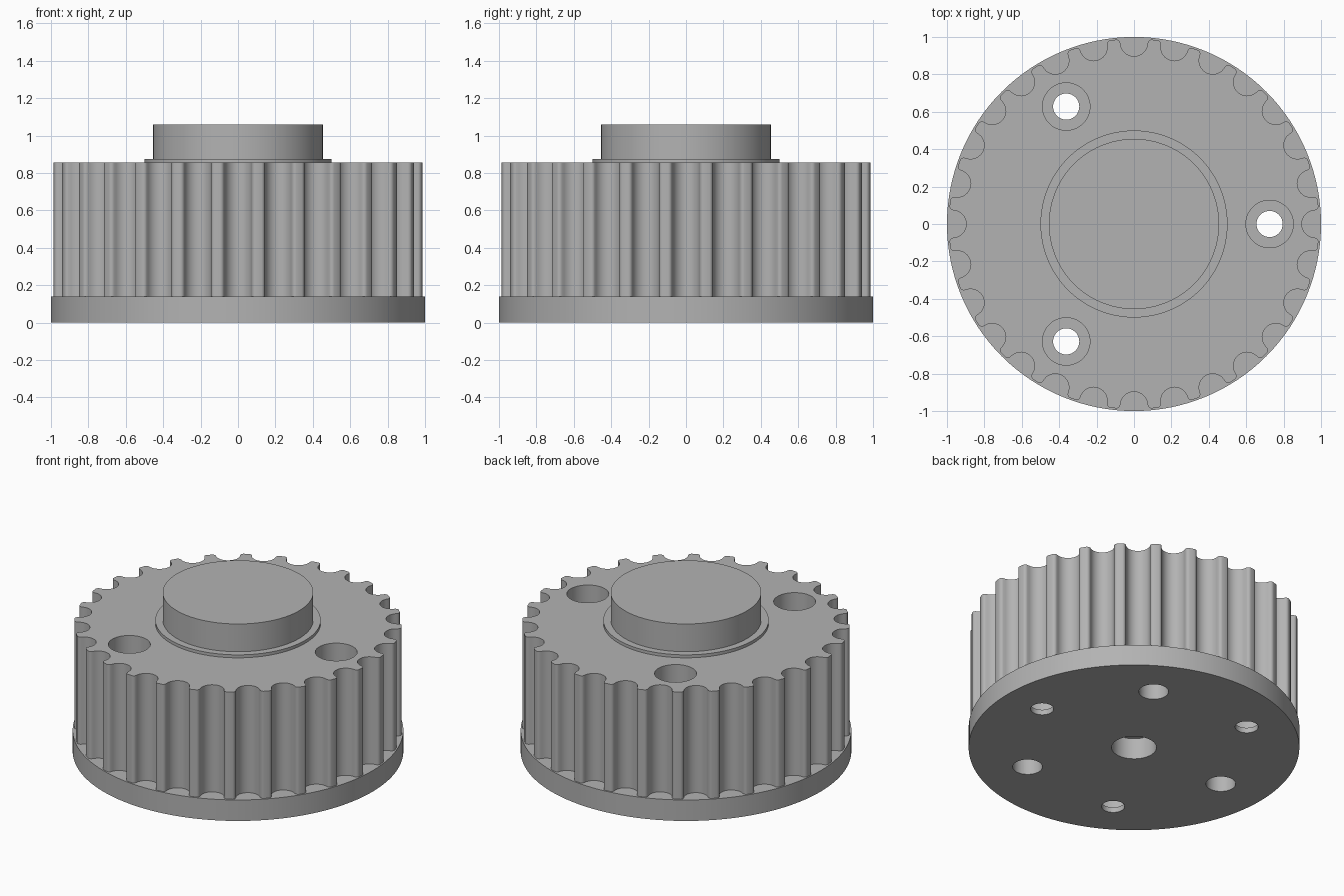
import bpy, bmesh, math
from mathutils import Vector

if "Cube" in bpy.data.objects:
    bpy.data.objects.remove(bpy.data.objects["Cube"])

TEETH = 28
metal = bpy.data.materials.new("plain_grey_metal")
metal.diffuse_color = (0.45, 0.45, 0.45, 1)
metal.use_nodes = True
metal.node_tree.nodes["Principled BSDF"].inputs["Base Color"].default_value = metal.diffuse_color


def prism(name, outline, z0, z1):
    """Extrude a closed outline from z0 to z1."""
    bm = bmesh.new()
    base = bm.faces.new([bm.verts.new((x, y, z0)) for x, y in outline])
    ext = bmesh.ops.extrude_face_region(bm, geom=[base])
    for v in ext["geom"]:
        if isinstance(v, bmesh.types.BMVert):
            v.co.z = z1
    bmesh.ops.recalc_face_normals(bm, faces=bm.faces)
    mesh = bpy.data.meshes.new(name)
    bm.to_mesh(mesh)
    bm.free()
    ob = bpy.data.objects.new(name, mesh)
    bpy.context.collection.objects.link(ob)
    mesh.materials.append(metal)
    return ob


def circle(r, n=48, cx=0, cy=0):
    return [(cx + r * math.cos(2 * math.pi * i / n),
             cy + r * math.sin(2 * math.pi * i / n)) for i in range(n)]


def gear_outline():
    """Round-bottomed grooves between narrow teeth with rounded tips."""
    gr, gc, f, tip = 0.073, 0.97, 0.022, 0.99
    side = []
    # half groove: bottom arc, then convex tip fillet
    for i in range(9):
        a = math.pi / 2 * i / 8
        side.append((gc - gr * math.cos(a), gr * math.sin(a)))
    for i in range(1, 6):
        a = math.pi / 2 * i / 5
        side.append((tip - 0.004 - f + f * math.sin(a), gr + f * (1 - math.cos(a))))
    side[9:9] = []
    side = [p for i, p in enumerate(side) if i < 8 or i > 8]
    groove = [(x, -y) for x, y in reversed(side[1:])] + side
    pts = []
    for k in range(TEETH):
        t = 2 * math.pi * k / TEETH
        c, s = math.cos(t), math.sin(t)
        pts += [(x * c - y * s, x * s + y * c) for x, y in groove]
        m = t + math.pi / TEETH          # crest of the tooth
        pts.append((tip * math.cos(m), tip * math.sin(m)))
    return pts


def drill(target, outline, z0, z1):
    cutter = prism("hole_cutter", outline, z0, z1)
    mod = target.modifiers.new("hole", 'BOOLEAN')
    mod.operation, mod.solver, mod.object = 'DIFFERENCE', 'EXACT', cutter
    bpy.context.view_layer.objects.active = target
    bpy.ops.object.modifier_apply(modifier=mod.name)
    bpy.data.objects.remove(cutter)


# main parts
flange = prism("base_flange", circle(1.0, 128), 0, 0.14)
body = prism("toothed_body", gear_outline(), 0.14, 0.855)
collar = prism("thin_collar", circle(0.5, 96), 0.855, 0.875)
hub = prism("raised_hub", circle(0.455, 96), 0.875, 1.06)

# centre bore in the underside
drill(flange, circle(0.136), -0.1, 0.2)

for k in range(3):
    # counterbored bolt holes
    a = 2 * math.pi * k / 3
    x, y = 0.725 * math.cos(a), 0.725 * math.sin(a)
    drill(flange, circle(0.07, 40, x, y), -0.1, 0.3)
    drill(flange, circle(0.127, 48, x, y), 0.035, 0.3)
    drill(body, circle(0.127, 48, x, y), 0.0, 1.0)
    # blind holes in the underside
    b = a + math.pi / 3
    drill(flange, circle(0.09, 40, 0.685 * math.cos(b), 0.685 * math.sin(b)), -0.1, 0.2)

# smooth curved walls, crisp rims
for ob in (flange, body, collar, hub):
    bpy.ops.object.select_all(action='DESELECT')
    ob.select_set(True)
    bpy.context.view_layer.objects.active = ob
    bpy.ops.object.shade_smooth_by_angle(angle=math.radians(30))
